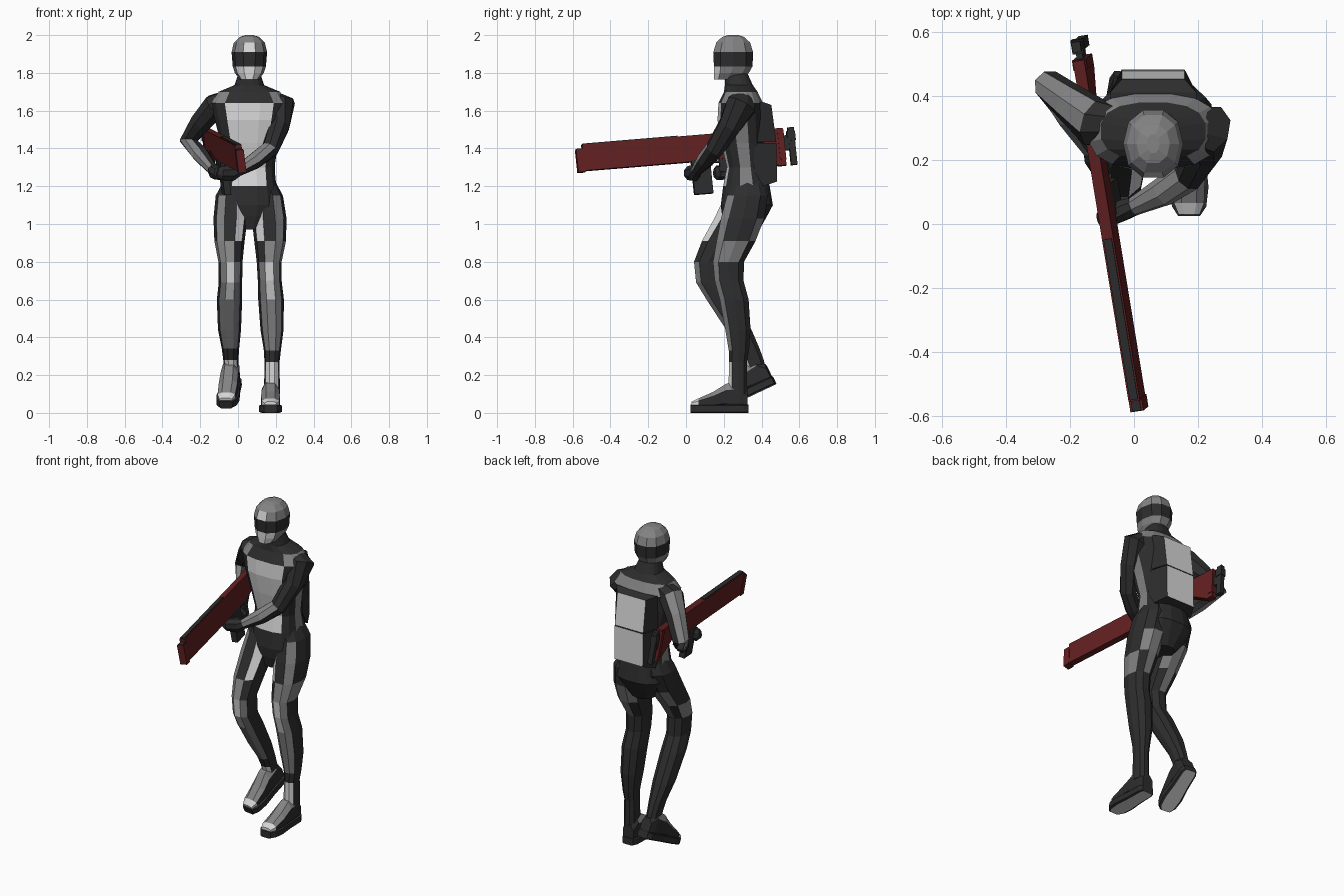
import bpy, bmesh, math
from mathutils import Vector, Matrix

if "Cube" in bpy.data.objects:
    bpy.data.objects.remove(bpy.data.objects["Cube"])

def mat(name, r, g, b):
    m = bpy.data.materials.new(name)
    m.diffuse_color = (r, g, b, 1)
    m.use_nodes = True
    m.node_tree.nodes["Principled BSDF"].inputs["Base Color"].default_value = m.diffuse_color
    return m

MATS = [mat("dark_suit", .026, .026, .027), mat("mid_grey", .23, .23, .23),
        mat("light_grey", .68, .68, .68), mat("dark_red", .12, .014, .015)]
DARK, MID, LIGHT, RED = range(4)

def finish(name, bm, matrix=None):
    bmesh.ops.recalc_face_normals(bm, faces=bm.faces)
    if matrix:
        bm.transform(matrix)
    me = bpy.data.meshes.new(name)
    bm.to_mesh(me)
    bm.free()
    for m in MATS:
        me.materials.append(m)
    ob = bpy.data.objects.new(name, me)
    bpy.context.collection.objects.link(ob)
    return ob

def loft(name, rings, n, rule, axis=None, ref=(1, 0, 0), p=1.0, matrix=None):
    """Skin rings (x, y, z, half width, half depth); rule(band, angle from front) gives the colour."""
    bm = bmesh.new()
    pts = [Vector(r[:3]) for r in rings]
    loops, step = [], 360 / n
    for i, r in enumerate(rings):
        t = Vector(axis) if axis else pts[min(i + 1, len(pts) - 1)] - pts[max(i - 1, 0)]
        t.normalize()
        s = Vector(ref) - t * t.dot(Vector(ref))
        s.normalize()
        o = t.cross(s)
        loop = []
        for k in range(n):
            th = math.radians((k - .5) * step)
            sn, cs = math.sin(th), math.cos(th)
            sn = math.copysign(abs(sn) ** p, sn)
            cs = math.copysign(abs(cs) ** p, cs)
            loop.append(bm.verts.new(pts[i] + s * sn * r[3] - o * cs * r[4]))
        loops.append(loop)
    for i in range(len(loops) - 1):
        for k in range(n):
            j = (k + 1) % n
            f = bm.faces.new((loops[i][k], loops[i][j], loops[i + 1][j], loops[i + 1][k]))
            a = k * step
            f.material_index = rule(i, a - 360 if a > 180 else a)
    bm.faces.new(loops[0]).material_index = rule(0, 180)
    bm.faces.new(loops[-1]).material_index = rule(len(loops) - 2, 180)
    return finish(name, bm, matrix)

def slab(name, profile, x0, half, colour, matrix=None):
    """Extrude a (y, z) profile across x; half may depend on the point's y."""
    bm = bmesh.new()
    w = half if callable(half) else (lambda y: half)
    a = [bm.verts.new((x0 - w(y), y, z)) for y, z in profile]
    b = [bm.verts.new((x0 + w(y), y, z)) for y, z in profile]
    bm.faces.new(a)
    bm.faces.new(b[::-1])
    for i in range(len(a)):
        j = (i + 1) % len(a)
        bm.faces.new((a[i], a[j], b[j], b[i]))
    bmesh.ops.recalc_face_normals(bm, faces=bm.faces)
    for f in bm.faces:
        f.material_index = colour(f) if callable(colour) else colour
    return finish(name, bm, matrix)

def block(name, y0, y1, z0, z1, half, colour, matrix=None, x0=0):
    return slab(name, [(y0, z0), (y1, z0), (y1, z1), (y0, z1)], x0, half, colour, matrix)

CX = .06
UP = (0, 0, 1)

# Head with a dark visor band
def head_rule(i, a):
    if i < 2:
        return LIGHT if abs(a) < 40 else MID
    if i == 2:
        return DARK
    return LIGHT if i == 3 and abs(a) < 20 else MID
head = [(1.765, .215, .05, .07), (1.80, .24, .077, .097), (1.835, .25, .088, .107), (1.91, .25, .094, .11),
        (1.96, .25, .082, .094), (1.99, .25, .052, .062), (2.0, .25, .02, .03)]
loft("helmet", [(CX, y, z, a, b) for z, y, a, b in head], 10, head_rule, UP, p=.9)

# Torso, hips and neck
def torso_rule(i, a):
    a = abs(a)
    if 3 <= i <= 6:
        return LIGHT if a < 30 else MID if 80 < a < 100 else DARK
    if i == 7:
        return MID if a > 30 else DARK
    return DARK
torso = [(.97, .30, .07, .09), (1.04, .31, .13, .12), (1.10, .322, .16, .14), (1.20, .32, .145, .125),
         (1.30, .315, .135, .10), (1.43, .30, .155, .115), (1.55, .29, .185, .125), (1.64, .29, .205, .12),
         (1.70, .29, .165, .09), (1.735, .28, .08, .075), (1.80, .265, .058, .06)]
loft("torso", [(CX, y, z, a, b) for z, y, a, b in torso], 16, torso_rule, UP, p=.78)

# Backpack in two stacked shells with pale rear panels
def pack_rule(f):
    return LIGHT if f.normal.y > .7 and f.calc_center_median().y > .44 else DARK
pack_w = lambda y: .135 if y < .42 else .098
slab("backpack_upper", [(.36, 1.64), (.41, 1.645), (.452, 1.63), (.478, 1.435), (.36, 1.435)], CX, pack_w, pack_rule)
slab("backpack_lower", [(.36, 1.43), (.479, 1.43), (.482, 1.225), (.41, 1.20), (.36, 1.28)], CX, pack_w, pack_rule)

# Legs: left straight, right bent with the heel raised
def leg_rule(side):
    def rule(i, a):
        a *= side
        if i in (7, 8):
            if -40 < a < -30:
                return LIGHT
            return MID if 30 < a < 40 or (i == 7 and abs(a) > 130) else DARK
        if i == 6:
            return MID if -10 < a < 110 or abs(a) > 170 else DARK
        if i in (4, 5):
            return LIGHT if abs(a) < 10 else MID if abs(a) < 40 else DARK
        if i in (2, 3):
            return MID if abs(a) < 40 else DARK
        return LIGHT if i == 0 and abs(a) < 40 else DARK
    return rule
left = [(.18, .275, .10, .042, .052), (.18, .275, .27, .04, .05), (.182, .28, .33, .045, .056),
        (.18, .275, .44, .061, .07), (.175, .255, .60, .068, .08), (.168, .228, .70, .063, .08),
        (.165, .225, .80, .066, .086), (.17, .265, .91, .084, .108), (.165, .30, 1.03, .092, .12),
        (.155, .325, 1.15, .083, .113), (.135, .325, 1.23, .06, .085)]
right = [(-.035, .385, .20, .04, .05), (-.038, .36, .28, .04, .054), (-.04, .335, .34, .046, .057),
         (-.045, .28, .44, .061, .07), (-.045, .185, .60, .067, .08), (-.04, .13, .69, .062, .08),
         (-.04, .12, .80, .064, .081), (-.045, .18, .91, .08, .1), (-.04, .26, 1.03, .09, .115),
         (-.035, .315, 1.15, .083, .113), (-.015, .325, 1.23, .06, .085)]
loft("left_leg", left, 10, leg_rule(1), UP, p=.9)
loft("right_leg", right, 10, leg_rule(-1), UP, p=.9)

# Boots: a shaped upper on a flat pale-bottomed sole, built from heel to toe
upper = [(0, 0, .07, .038, .05), (0, -.04, .09, .048, .085), (0, -.11, .085, .05, .075), (0, -.18, .065, .053, .05),
         (0, -.26, .05, .05, .028), (0, -.295, .045, .035, .016)]
sole = [(0, .005, .022, .038, .022), (0, -.02, .022, .05, .022), (0, -.12, .022, .053, .022),
        (0, -.21, .022, .062, .022), (0, -.27, .022, .055, .022), (0, -.3, .022, .035, .022)]
def upper_rule(i, a):
    if i >= 4:
        return LIGHT
    return MID if abs(a) > 120 and i >= 1 else DARK
def boots(label, m):
    loft(label + "_boot", upper, 8, upper_rule, (0, -1, 0), p=.8, matrix=m)
    loft(label + "_sole", sole, 8, lambda i, a: LIGHT if abs(a) < 10 else DARK, (0, -1, 0), p=.3, matrix=m)
boots("left", Matrix.Translation((.172, .325, 0)))
boots("right", Matrix.Translation((-.025, .47, .15)) @ Matrix.Rotation(math.radians(-8), 4, 'Z')
      @ Matrix.Rotation(math.radians(25), 4, 'X'))

# Arms ending in fists, both holding the rifle
def arm_rule(stripe):
    def rule(i, a):
        if i in (3, 4):
            return MID if -100 < a < 50 else DARK
        return MID if stripe and i in (1, 2) and -10 < a < 50 else DARK
    return rule
left_arm = [(.17, .31, 1.67, .06, .045), (.235, .295, 1.63, .085, .07), (.22, .23, 1.52, .062, .057),
            (.17, .15, 1.395, .05, .048), (.09, .10, 1.335, .046, .046), (.0, .055, 1.28, .03, .03),
            (-.03, .045, 1.27, .035, .045), (-.09, .02, 1.27, .035, .04), (-.11, .015, 1.275, .02, .025)]
right_arm = [(-.05, .31, 1.67, .06, .045), (-.12, .315, 1.625, .078, .07), (-.195, .375, 1.54, .062, .06),
             (-.262, .43, 1.44, .05, .05), (-.20, .34, 1.37, .046, .046), (-.135, .235, 1.29, .03, .03),
             (-.12, .21, 1.275, .038, .04), (-.095, .165, 1.27, .035, .04), (-.09, .15, 1.27, .02, .025)]
loft("left_arm", left_arm, 8, arm_rule(False), ref=(0, 1, 0))
loft("right_arm", right_arm, 8, arm_rule(True), ref=(0, 1, 0))

# Rifle, modelled along y and then swung into the hands
G = (Matrix.Translation((-.08, 0, 1.395)) @ Matrix.Rotation(math.radians(9.3), 4, 'Z')
     @ Matrix.Rotation(math.radians(4.7), 4, 'X') @ Matrix.Rotation(math.radians(-8), 4, 'Y'))
slab("rifle_body", [(-.57, -.07), (-.57, .045), (-.555, .045), (-.555, .07), (.525, .07), (.525, -.13), (.485, -.13),
                    (.33, -.03), (.2, -.065), (.02, -.07)], 0, .018, RED, G)
block("muzzle_block", -.59, -.55, -.076, .045, .021, RED, G)
block("stock_pad", .495, .527, -.1, .06, .022, RED, G)
block("top_rail", -.55, -.04, .07, .075, .013, DARK, G)
block("muzzle_sight", -.588, -.555, .045, .05, .014, DARK, G)
block("magazine", .02, .12, -.245, -.06, .018, DARK, G)
block("pistol_grip", .17, .21, -.16, -.05, .015, DARK, G)
block("trigger_guard", .11, .18, -.085, -.075, .008, DARK, G)
block("butt_stem", .525, .56, -.05, .03, .01, DARK, G)
block("butt_plate", .552, .585, -.13, .07, .014, DARK, G)
block("butt_pad_top", .545, .589, .0, .05, .018, DARK, G)
